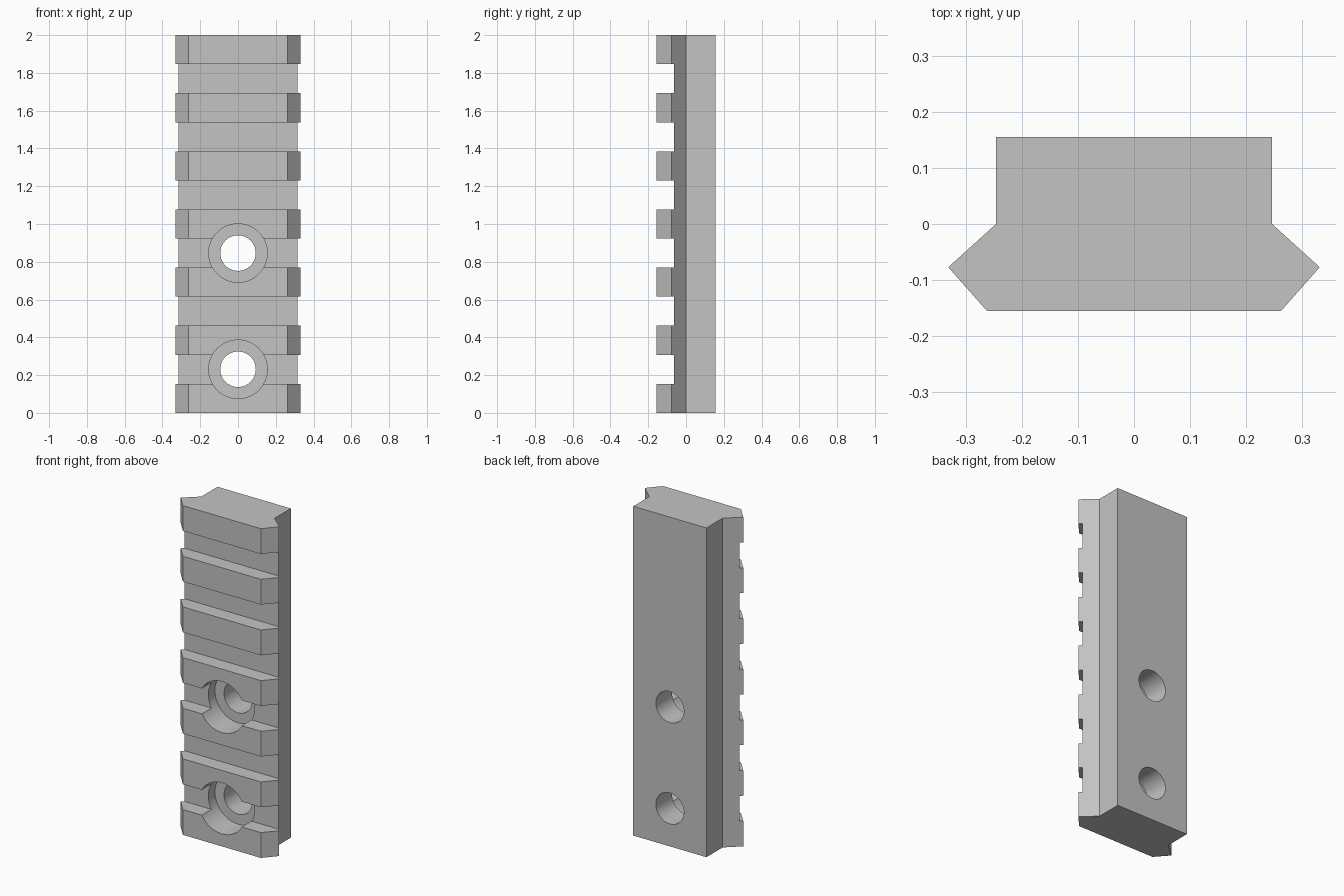
import bpy
import bmesh
import math
from mathutils import Matrix

if "Cube" in bpy.data.objects:
    bpy.data.objects.remove(bpy.data.objects["Cube"], do_unlink=True)

HEIGHT = 2.0
STEP = HEIGHT / 13          # seven ribs and six slots of equal height
FRONT, BACK = -0.155, 0.155
SLOT_FLOOR = -0.063
HOLE_STEPS = (1.5, 5.5)

grey = bpy.data.materials.new("light grey")
grey.use_nodes = True
colour = (0.55, 0.55, 0.55, 1)
grey.diffuse_color = colour
grey.node_tree.nodes["Principled BSDF"].inputs["Base Color"].default_value = colour


def make_object(name, bm):
    bmesh.ops.recalc_face_normals(bm, faces=bm.faces)
    mesh = bpy.data.meshes.new(name)
    bm.to_mesh(mesh)
    bm.free()
    mesh.materials.append(grey)
    obj = bpy.data.objects.new(name, mesh)
    bpy.context.collection.objects.link(obj)
    return obj


def box_cutter(name, y0, y1, z0, z1):
    bm = bmesh.new()
    place = Matrix.Translation((0, (y0 + y1) / 2, (z0 + z1) / 2))
    size = Matrix.Diagonal((1, y1 - y0, z1 - z0, 1))
    bmesh.ops.create_cube(bm, size=1, matrix=place @ size)
    return make_object(name, bm)


def round_cutter(name, radius, y0, y1, z):
    bm = bmesh.new()
    place = Matrix.Translation((0, (y0 + y1) / 2, z))
    turn = Matrix.Rotation(math.pi / 2, 4, "X")
    bmesh.ops.create_cone(bm, cap_ends=True, segments=64, radius1=radius,
                          radius2=radius, depth=y1 - y0, matrix=place @ turn)
    return make_object(name, bm)


# Rail body: half profile mirrored across x, then extruded upward
half = [(0.246, BACK), (0.246, 0), (0.331, -0.077), (0.262, FRONT)]
profile = half + [(-x, y) for x, y in reversed(half)]
bm = bmesh.new()
base = bm.faces.new([bm.verts.new((x, y, 0)) for x, y in profile])
top = bmesh.ops.extrude_face_region(bm, geom=[base])["geom"]
bmesh.ops.translate(bm, vec=(0, 0, HEIGHT),
                    verts=[v for v in top if isinstance(v, bmesh.types.BMVert)])
rail = make_object("accessory_rail", bm)

# Cross slots between the ribs
cutters = [box_cutter("slot_cutter", -0.3, SLOT_FLOOR, i * STEP, (i + 1) * STEP)
           for i in range(1, 13, 2)]

# Counterbored screw holes
for s in HOLE_STEPS:
    cutters.append(round_cutter("counterbore_cutter", 0.155, -0.3, 0.0, s * STEP))
    cutters.append(round_cutter("screw_hole_cutter", 0.094, -0.4, 0.4, s * STEP))

# Apply the cuts one after another
bpy.ops.object.select_all(action="DESELECT")
bpy.context.view_layer.objects.active = rail
rail.select_set(True)
for cutter in cutters:
    cutter.hide_render = True
    mod = rail.modifiers.new("cut", "BOOLEAN")
    mod.operation = "DIFFERENCE"
    mod.solver = "EXACT"
    mod.object = cutter
    bpy.ops.object.modifier_apply(modifier=mod.name)
    bpy.data.objects.remove(cutter, do_unlink=True)

bpy.ops.object.shade_smooth_by_angle(angle=math.radians(25))
